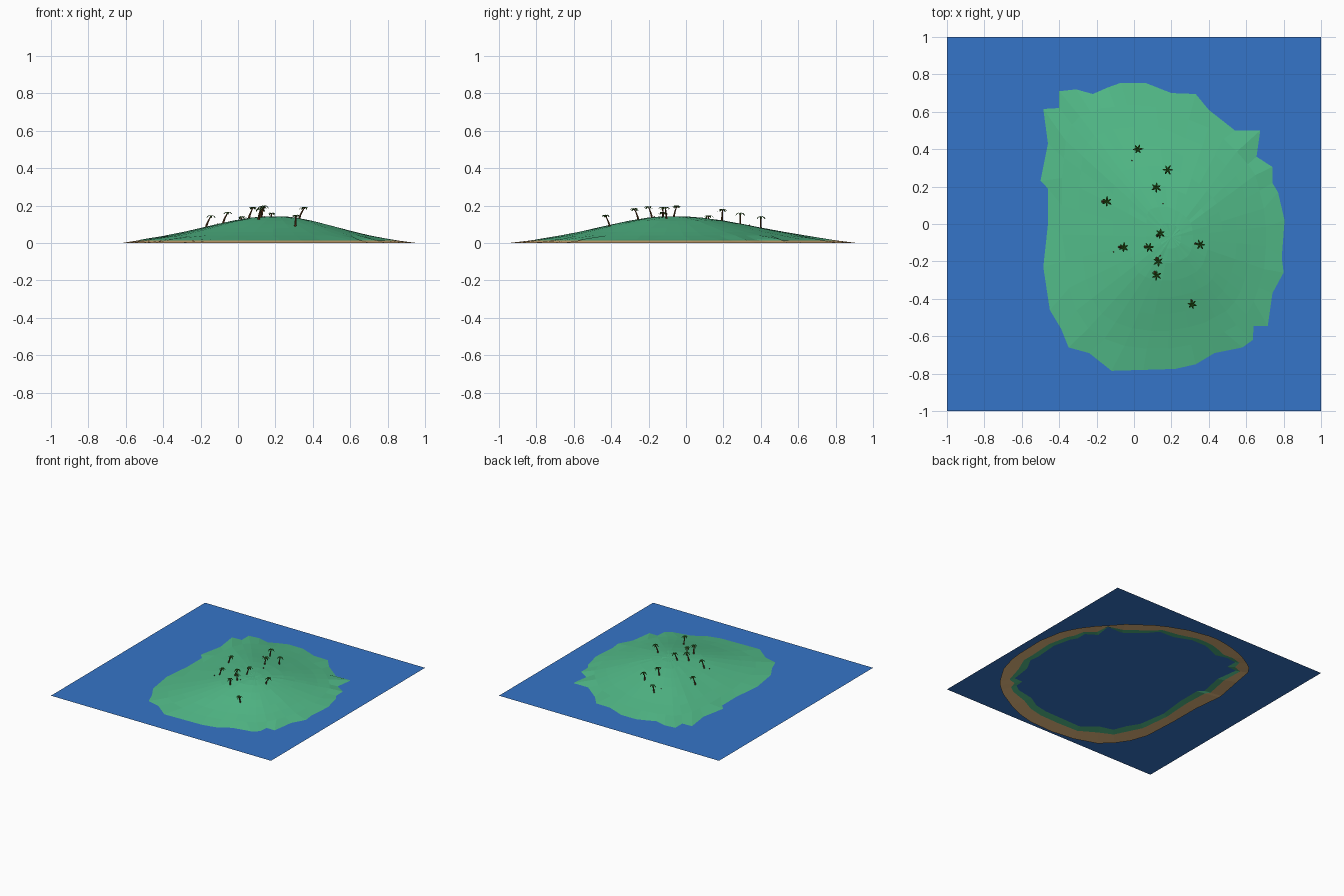
import bpy, bmesh, math, random
from mathutils import Vector
from mathutils.bvhtree import BVHTree

if "Cube" in bpy.data.objects:
    bpy.data.objects.remove(bpy.data.objects["Cube"])

random.seed(4)
WATER_Z = 0.022


def material(name, rgb):
    m = bpy.data.materials.new(name)
    m.diffuse_color = (*rgb, 1)
    m.use_nodes = True
    m.node_tree.nodes["Principled BSDF"].inputs["Base Color"].default_value = m.diffuse_color
    return m


GRASS = material("grass green", (0.085, 0.50, 0.25))
SAND = material("sand", (0.80, 0.50, 0.22))
WATER = material("water blue", (0.036, 0.178, 0.578))
TRUNK = material("trunk brown", (0.13, 0.05, 0.015))
LEAF = material("palm green", (0.03, 0.14, 0.015))
NUT = material("coconut brown", (0.14, 0.03, 0.012))


def make_object(name, bm, mats):
    me = bpy.data.meshes.new(name)
    bm.to_mesh(me)
    bm.free()
    for m in mats:
        me.materials.append(m)
    ob = bpy.data.objects.new(name, me)
    bpy.context.collection.objects.link(ob)
    return ob


# Water sheet
bm = bmesh.new()
bmesh.ops.create_grid(bm, x_segments=1, y_segments=1, size=1)
bmesh.ops.translate(bm, verts=bm.verts, vec=(0, 0, WATER_Z))
make_object("water", bm, [WATER])

# Island: jagged shoreline at water level, smooth beach edge at z = 0
SHORE = [(0, .755), (.06, .755), (.2, .70), (.33, .695), (.40, .61), (.54, .50), (.675, .50),
         (.655, .36), (.74, .305), (.74, .22), (.77, .17), (.805, .02), (.79, -.18), (.80, -.26),
         (.74, -.37), (.715, -.545), (.64, -.545), (.635, -.62), (.58, -.66), (.43, -.69),
         (.33, -.75), (.22, -.775), (.05, -.78), (-.12, -.785), (-.24, -.69), (-.35, -.66),
         (-.39, -.56), (-.45, -.46), (-.485, -.23), (-.46, 0), (-.46, .19), (-.5, .23),
         (-.46, .43), (-.485, .615), (-.40, .62), (-.40, .71), (-.31, .72), (-.22, .695),
         (-.14, .73), (-.07, .755)]
BEACH = [(-.03, .92), (.4, .80), (.72, .54), (.95, .15), (.95, -.09), (.86, -.54), (.52, -.83),
         (0, -.95), (-.40, -.85), (-.55, -.64), (-.56, -.1), (-.61, .07), (-.58, .5),
         (-.54, .72), (-.33, .85)]
PEAK = Vector((0.2, -0.07))
shore = [Vector(p) - PEAK for p in SHORE]
polar = sorted((math.atan2(y - PEAK.y, x - PEAK.x), math.hypot(x - PEAK.x, y - PEAK.y))
               for x, y in BEACH)
polar = [(polar[-1][0] - math.tau, polar[-1][1])] + polar + [(polar[0][0] + math.tau, polar[0][1])]


def beach_radius(a):
    for (a0, r0), (a1, r1) in zip(polar, polar[1:]):
        if a0 <= a <= a1:
            return r0 + (r1 - r0) * (a - a0) / (a1 - a0)


n = len(shore)
soft = [sum((shore[(i + k) % n] for k in (-2, -1, 0, 1, 2)), Vector((0, 0))) / 5 for i in range(n)]
beach = [p.normalized() * max(beach_radius(math.atan2(p.y, p.x)), p.length + 0.04) for p in shore]

# Rings from the beach up to the summit
rings = [[(*b, 0) for b in beach],
         [(*p.lerp(b, 0.35), 0.013) for p, b in zip(shore, beach)],
         [(*p, WATER_Z) for p in shore]]
for t, z in ((.87, .041), (.73, .060), (.6, .080), (.47, .100), (.34, .119), (.2, .135), (.09, .142)):
    rings.append([(*(p * t), z + random.uniform(-.001, .001)) for p in soft])

bm = bmesh.new()
rows = [[bm.verts.new((x + PEAK.x, y + PEAK.y, z)) for x, y, z in ring] for ring in rings]
for j, (lo, hi) in enumerate(zip(rows, rows[1:])):
    for i in range(n):
        k = (i + 1) % n
        f = bm.faces.new((lo[k], lo[i], hi[i], hi[k]))
        f.material_index = 1 if j == 0 else 0
top = bm.verts.new((*PEAK, 0.143))
for i in range(n):
    bm.faces.new((rows[-1][(i + 1) % n], rows[-1][i], top))
bm.normal_update()
if top.normal.z < 0:
    bmesh.ops.reverse_faces(bm, faces=bm.faces)
terrain = BVHTree.FromBMesh(bm)
make_object("island", bm, [GRASS, SAND])


def ground(x, y):
    return terrain.ray_cast(Vector((x, y, 1)), Vector((0, 0, -1)))[0]


def add_trunk(bm, base, crown):
    """Curved tapering six-sided trunk."""
    prev = None
    for s in range(5):
        t = s / 4
        c = base.lerp(crown, t)
        c.x = base.x + (crown.x - base.x) * t ** 1.5
        c.y = base.y + (crown.y - base.y) * t ** 1.5
        r = 0.0062 - 0.003 * t
        ring = [bm.verts.new(c + Vector((r * math.cos(k * math.tau / 6), r * math.sin(k * math.tau / 6), 0)))
                for k in range(6)]
        if prev:
            for k in range(6):
                bm.faces.new((prev[k], prev[(k + 1) % 6], ring[(k + 1) % 6], ring[k]))
        prev = ring
    bm.faces.new(prev)


def add_frond(bm, crown, a, length):
    """Drooping leaf folded along its rib."""
    d = Vector((math.cos(a), math.sin(a), 0))
    side = Vector((-d.y, d.x, 0))
    prev = None
    for t, w, h in ((0, .001, 0), (.35, .005, .006), (.7, .0045, .002), (1, .0008, -.009)):
        c = crown + d * length * t + Vector((0, 0, h))
        row = [bm.verts.new(c + side * w * s - Vector((0, 0, .4 * w * abs(s)))) for s in (-1, 0, 1)]
        if prev:
            for k in (0, 1):
                bm.faces.new((prev[k], row[k], row[k + 1], prev[k + 1]))
        prev = row


def add_nut(bm, pos, r):
    v = bmesh.ops.create_icosphere(bm, subdivisions=1, radius=r)["verts"]
    bmesh.ops.translate(bm, verts=v, vec=pos)


# Palms: crown position and lean of the trunk
PALMS = [(.02, .4, .01, 0), (.18, .29, .01, 0), (.12, .195, .012, .003), (-.145, .12, .025, 0),
         (.14, -.05, .015, .015), (-.055, -.125, .025, -.002), (.08, -.125, .022, -.004),
         (.355, -.11, .028, -.005), (.13, -.2, .01, -.018), (.12, -.275, .01, -.02),
         (.31, -.43, .004, -.022)]
trunks, leaves, nuts = bmesh.new(), bmesh.new(), bmesh.new()
for x, y, lx, ly in PALMS:
    base = ground(x - lx, y - ly) - Vector((0, 0, .004))
    crown = Vector((x, y, base.z + 0.059))
    add_trunk(trunks, base, crown)
    start = random.uniform(0, math.tau)
    for k in range(6):
        add_frond(leaves, crown, start + k * math.tau / 6, random.uniform(.024, .03))
    for k in range(2):
        a = start + k * 2.2
        add_nut(nuts, crown + Vector((.004 * math.cos(a), .004 * math.sin(a), -.003)), .003)
# Fallen coconuts
for x, y in ((-.01, .34), (.155, .11), (-.11, -.15), (.14, -.17)):
    add_nut(nuts, ground(x, y) + Vector((0, 0, .003)), .004)
make_object("palm_trunks", trunks, [TRUNK])
make_object("palm_fronds", leaves, [LEAF])
make_object("coconuts", nuts, [NUT])
